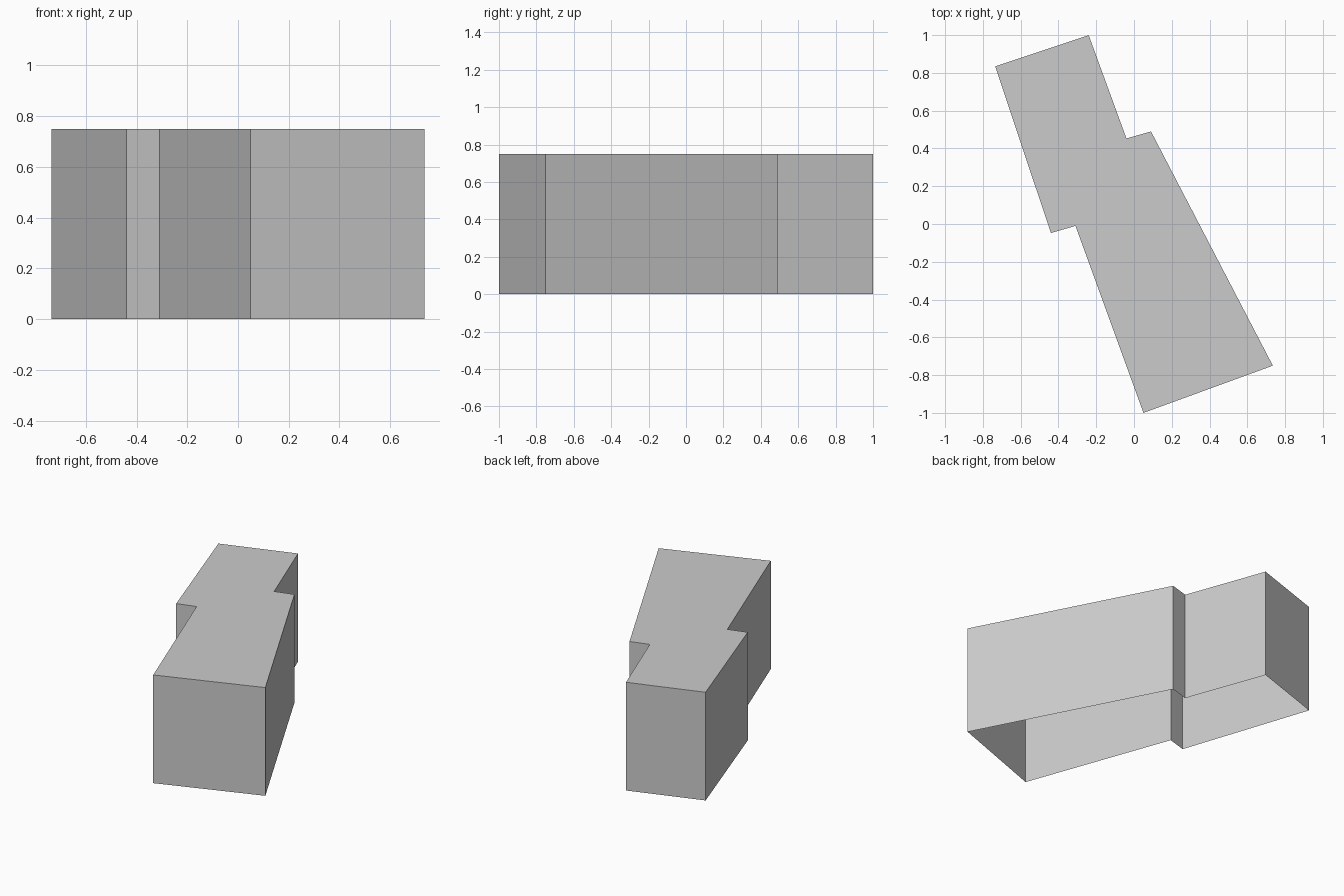
import bpy
import bmesh

cube = bpy.data.objects.get("Cube")
if cube:
    bpy.data.objects.remove(cube, do_unlink=True)

HEIGHT = 0.75

# Footprint of the two offset wings, counter-clockwise
FOOTPRINT = [
    (0.05, -1.0), (0.735, -0.75), (0.09, 0.49), (-0.04, 0.453),
    (-0.24, 1.0), (-0.735, 0.835), (-0.44, -0.048), (-0.31, -0.01),
]


def flat_material(name, color):
    mat = bpy.data.materials.new(name)
    mat.use_nodes = True
    mat.diffuse_color = color
    mat.node_tree.nodes["Principled BSDF"].inputs["Base Color"].default_value = color
    return mat


# Building shell: flat roof and thin walls, open underneath
bm = bmesh.new()
base = [bm.verts.new((x, y, 0)) for x, y in FOOTPRINT]
roof = [bm.verts.new((x, y, HEIGHT)) for x, y in FOOTPRINT]
bm.faces.new(roof)
for i in range(len(base)):
    j = (i + 1) % len(base)
    bm.faces.new((base[i], base[j], roof[j], roof[i]))

mesh = bpy.data.meshes.new("building_shell")
bm.to_mesh(mesh)
bm.free()
mesh.materials.append(flat_material("light grey", (0.6, 0.6, 0.6, 1)))
shell = bpy.data.objects.new("building_shell", mesh)
bpy.context.collection.objects.link(shell)
